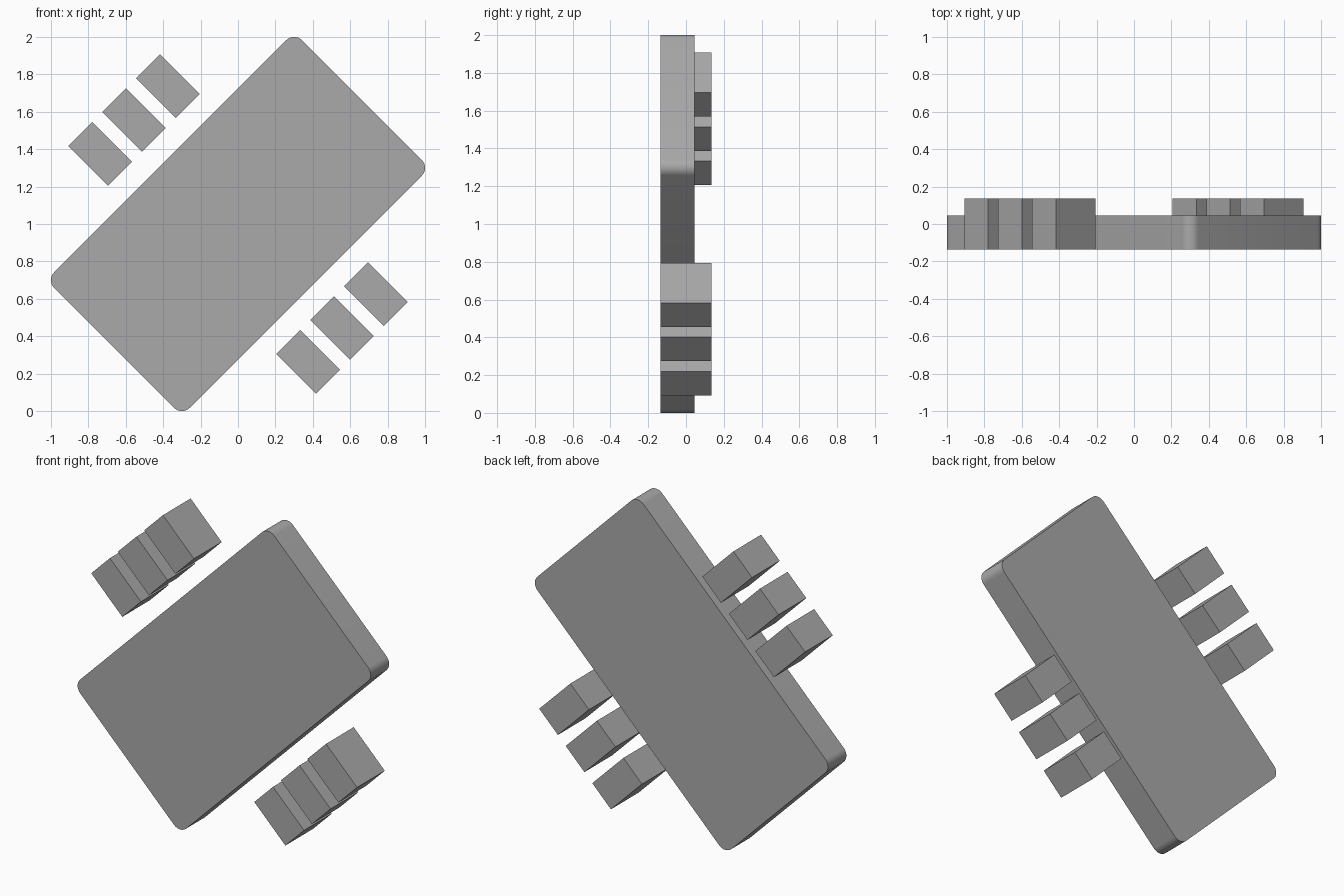
import bpy, bmesh, math
from mathutils import Matrix, Vector

cube = bpy.data.objects.get("Cube")
if cube:
    bpy.data.objects.remove(cube, do_unlink=True)

GREY = (0.4, 0.4, 0.4, 1)
grey = bpy.data.materials.new("plain_grey")
grey.use_nodes = True
grey.diffuse_color = GREY
grey.node_tree.nodes["Principled BSDF"].inputs["Base Color"].default_value = GREY

# Everything is laid out upright, then tilted about the centre of the model
TILT = Matrix.Translation((0, 0, 1)) @ Matrix.Rotation(math.radians(-45), 4, "Y")


def box(name, centre, size, corner=0):
    """Tilted box; corner rounds the four edges that run front to back."""
    bm = bmesh.new()
    bmesh.ops.create_cube(bm, size=1)
    bmesh.ops.scale(bm, vec=Vector(size), verts=bm.verts)
    if corner:
        edges = [e for e in bm.edges
                 if abs(e.verts[0].co.y - e.verts[1].co.y) > size[1] / 2]
        bmesh.ops.bevel(bm, geom=edges, offset=corner, segments=8,
                        profile=0.5, affect="EDGES")
    bmesh.ops.translate(bm, vec=Vector(centre), verts=bm.verts)
    bmesh.ops.transform(bm, matrix=TILT, verts=bm.verts)
    mesh = bpy.data.meshes.new(name)
    bm.to_mesh(mesh)
    bm.free()
    mesh.materials.append(grey)
    obj = bpy.data.objects.new(name, mesh)
    bpy.context.collection.objects.link(obj)
    if corner:
        bpy.ops.object.select_all(action="DESELECT")
        obj.select_set(True)
        bpy.context.view_layer.objects.active = obj
        bpy.ops.object.shade_smooth_by_angle(angle=math.radians(30))
    return obj


# Rounded slab
box("slab", (0, -0.045, 0), (1.874, 0.18, 1.025), corner=0.06)

# Three loose blocks along each long side
for side, sign in (("upper", 1), ("lower", -1)):
    for i in (-1, 0, 1):
        box(f"{side}_block_{i + 2}", (0.256 * i, 0, 0.787 * sign), (0.18, 0.27, 0.3))
